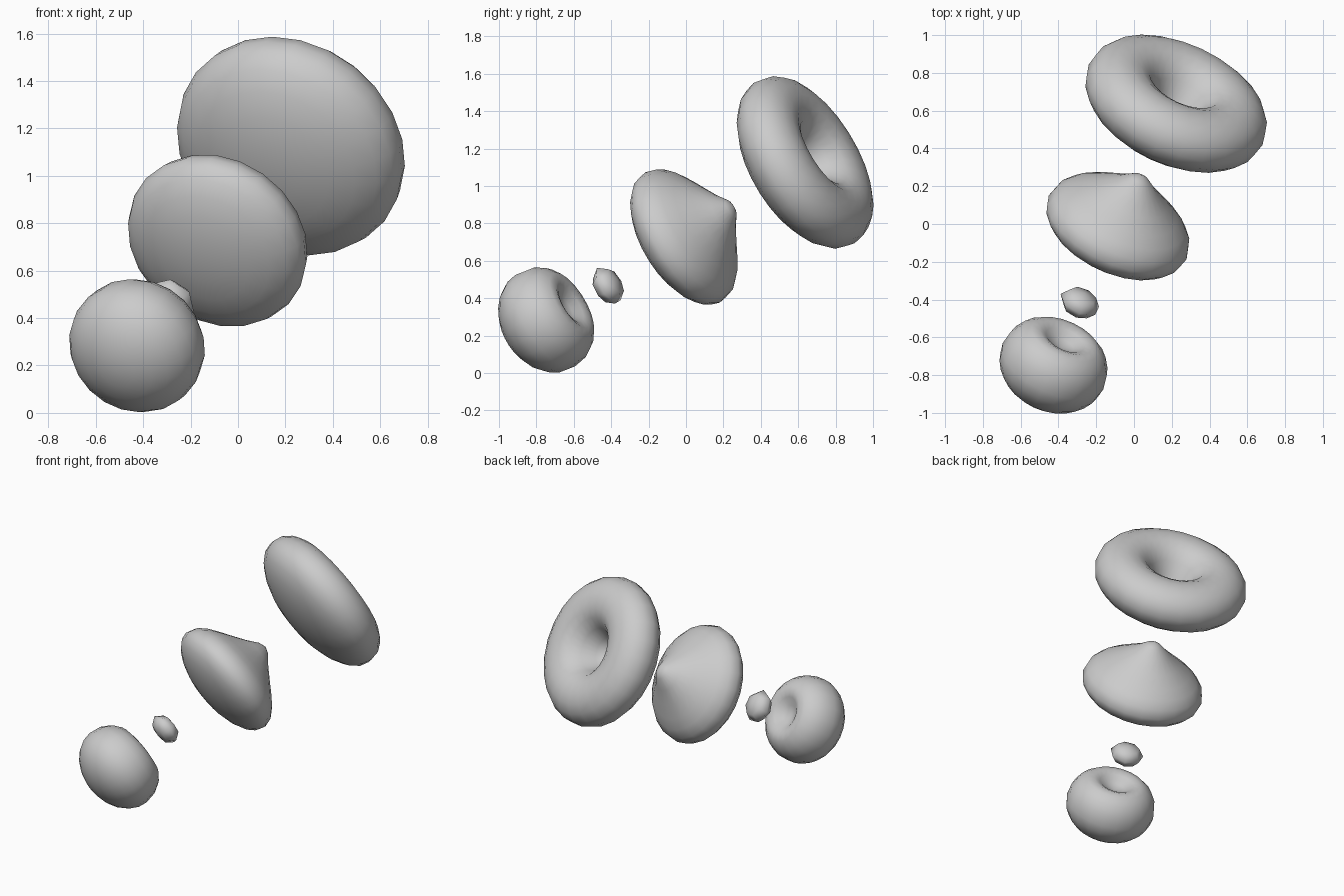
import bpy, bmesh, math
from mathutils import Vector

if "Cube" in bpy.data.objects:
    bpy.data.objects.remove(bpy.data.objects["Cube"])

AXIS = Vector((0.368, 0.794, 0.484)).normalized()


def lathe(name, centre, profile, segs):
    """Spin (t along axis, radius) points, both ends on the axis."""
    rot = AXIS.to_track_quat('Z', 'Y')
    c = Vector(centre)
    bm = bmesh.new()
    rings = []
    for t, r in profile:
        n = 1 if r == 0 else segs
        rings.append([bm.verts.new(c + rot @ Vector((
            r * math.cos(2 * math.pi * i / segs),
            r * math.sin(2 * math.pi * i / segs), t))) for i in range(n)])
    for a, b in zip(rings, rings[1:]):
        for i in range(segs):
            j = (i + 1) % segs
            if len(a) == 1:
                bm.faces.new((a[0], b[j], b[i]))
            elif len(b) == 1:
                bm.faces.new((a[i], a[j], b[0]))
            else:
                bm.faces.new((a[i], a[j], b[j], b[i]))
    bmesh.ops.recalc_face_normals(bm, faces=bm.faces)
    for f in bm.faces:
        f.smooth = True
    me = bpy.data.meshes.new(name)
    bm.to_mesh(me)
    bm.free()
    ob = bpy.data.objects.new(name, me)
    bpy.context.collection.objects.link(ob)
    return ob


def dome(depth, radius, shift, steps=6):
    """Elliptical front half: pole at shift-depth, up to full radius."""
    pts = [(shift - depth, 0)]
    for k in range(1, steps + 1):
        a = math.pi / 2 * k / steps
        pts.append((shift - depth * math.cos(a), radius * math.sin(a)))
    return pts


# Lowest blob with a shallow dimple
lathe("dimpled_blob", (-0.425, -0.745, 0.285),
      dome(0.225, 0.293, -0.01) +
      [(0.07, 0.28), (0.13, 0.245), (0.17, 0.195), (0.18, 0.15),
       (0.165, 0.11), (0.13, 0.06), (0.115, 0)], 20)

# Tiny faceted droplet
lathe("small_droplet", (-0.287, -0.417, 0.467),
      [(-0.065, 0), (-0.05, 0.075), (0.0, 0.112), (0.05, 0.075), (0.065, 0)], 7)

# Domed body with a blunt cone at the back
lathe("cone_backed_blob", (-0.083, -0.01, 0.73),
      dome(0.175, 0.402, -0.01) +
      [(0.05, 0.385), (0.10, 0.34), (0.145, 0.28), (0.20, 0.20),
       (0.26, 0.115), (0.315, 0.05), (0.335, 0)], 22)

# Largest bowl-like ring with a deep central hollow
lathe("hollow_ring", (0.222, 0.635, 1.125),
      dome(0.235, 0.507, -0.005) +
      [(0.06, 0.495), (0.115, 0.455), (0.15, 0.395), (0.163, 0.33),
       (0.155, 0.26), (0.125, 0.2), (0.06, 0.145), (-0.03, 0.105),
       (-0.11, 0.06), (-0.13, 0)], 24)
